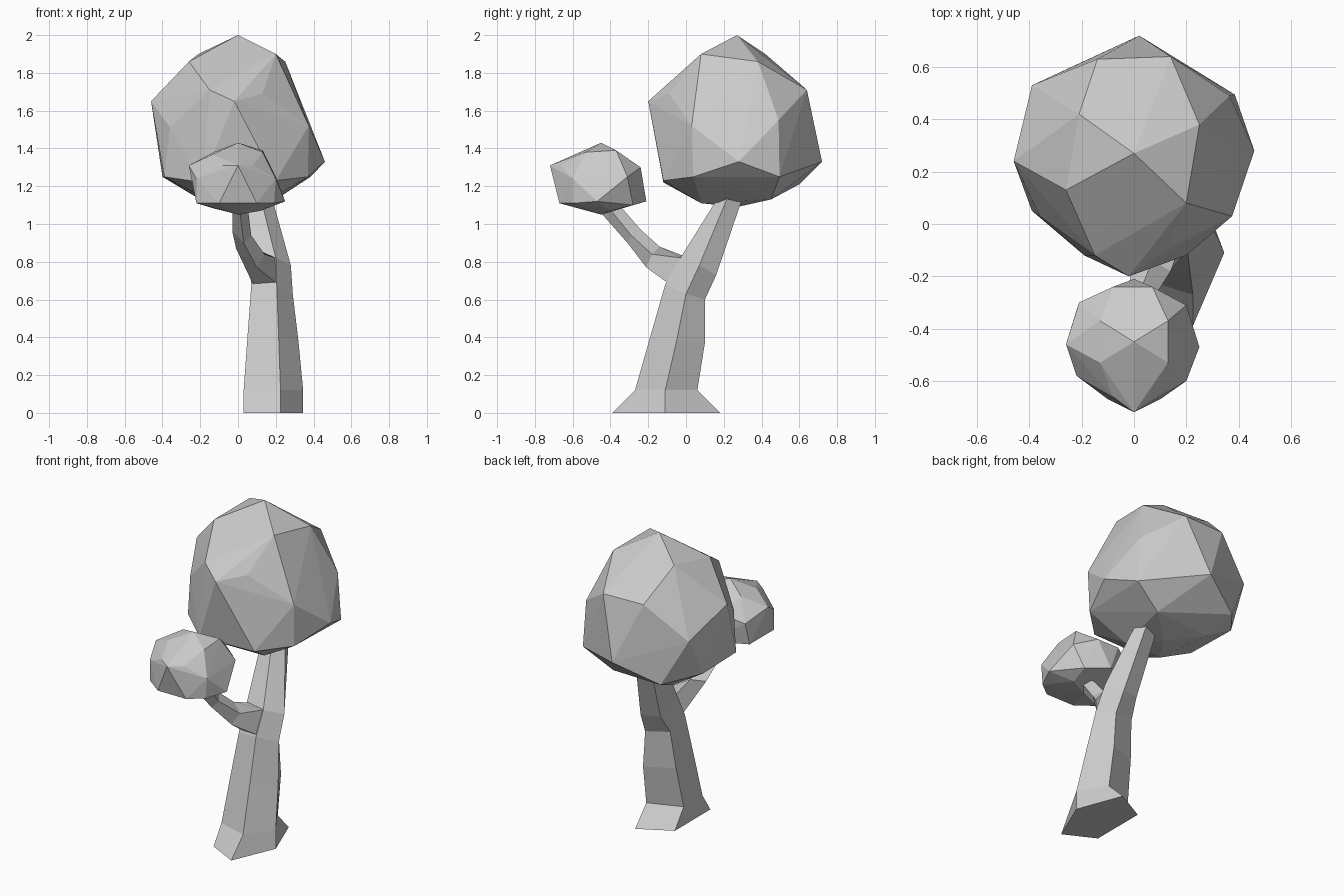
import bpy, bmesh


def finish(bm, name):
    bmesh.ops.recalc_face_normals(bm, faces=bm.faces)
    mesh = bpy.data.meshes.new(name)
    bm.to_mesh(mesh)
    bm.free()
    obj = bpy.data.objects.new(name, mesh)
    bpy.context.collection.objects.link(obj)
    return obj


def faceted_blob(name, corners):
    """Closed faceted crown wrapped around a few corner points."""
    bm = bmesh.new()
    for c in corners:
        bm.verts.new(c)
    bmesh.ops.convex_hull(bm, input=bm.verts)
    loose = [v for v in bm.verts if not v.link_faces]
    bmesh.ops.delete(bm, geom=loose, context='VERTS')
    return finish(bm, name)


def loft(name, rings):
    """Skin a stack of cross-sections and cap both ends."""
    bm = bmesh.new()
    vs = [[bm.verts.new(p) for p in r] for r in rings]
    n = len(rings[0])
    for a, b in zip(vs, vs[1:]):
        for i in range(n):
            j = (i + 1) % n
            bm.faces.new((a[i], a[j], b[j], b[i]))
    bm.faces.new(vs[0][::-1])
    bm.faces.new(vs[-1])
    return finish(bm, name)


# Trunk: five-sided, flared foot, leaning back into the large crown
loft("trunk", [
    [(.03, -.29, 0), (.225, -.39, 0), (.345, -.11, 0), (.235, .18, 0), (.03, .07, 0)],
    [(.03, -.21, .12), (.225, -.27, .12), (.345, -.11, .12), (.24, .06, .12), (.03, -.02, .12)],
    [(.05, -.15, .40), (.215, -.19, .40), (.32, -.05, .38), (.235, .10, .37), (.05, .03, .38)],
    [(.07, -.09, .67), (.205, -.11, .68), (.29, 0, .63), (.22, .10, .60), (.07, .06, .62)],
    [(.07, -.01, .83), (.20, -.03, .82), (.28, .07, .78), (.21, .16, .73), (.09, .13, .74)],
    [(.04, .18, 1.14), (.12, .17, 1.14), (.18, .22, 1.14), (.15, .30, 1.14), (.06, .28, 1.14)],
])

# Side branch: four-sided, bending forward and up to the small crown
loft("branch", [
    [(.08, -.08, .68), (.20, -.10, .69), (.20, -.02, .82), (.08, -.01, .83)],
    [(-.01, -.19, .87), (.10, -.21, .77), (.14, -.18, .84), (.07, -.14, .88)],
    [(-.03, -.27, .96), (.03, -.31, .90), (.07, -.29, .94), (.03, -.24, .97)],
    [(-.03, -.41, 1.11), (.01, -.46, 1.07), (.05, -.42, 1.10), (.03, -.37, 1.12)],
])

# Large crown
faceted_blob("large_crown", [
    (0, .27, 2), (.2, .08, 1.9), (.25, .38, 1.86), (-.26, .13, 1.86), (-.21, .42, 1.9),
    (.14, .64, 1.71), (-.14, .63, 1.71), (-.02, -.2, 1.65), (-.15, -.12, 1.71),
    (.13, -.09, 1.69), (-.46, .24, 1.65), (-.36, .03, 1.51), (.375, .03, 1.52),
    (.365, .49, 1.55), (-.39, .53, 1.5), (.46, .28, 1.33), (.02, .72, 1.33),
    (.37, .04, 1.25), (.2, -.12, 1.23), (-.19, -.12, 1.22), (-.39, .05, 1.25),
    (.385, .495, 1.25), (-.24, .6, 1.21), (-.4, .4, 1.25),
    (.2, .45, 1.13), (-.2, .42, 1.13), (0, .27, 1.09), (.13, .08, 1.11), (-.13, .08, 1.11),
])

# Small crown
faceted_blob("small_crown", [
    (0, -.45, 1.43), (.13, -.37, 1.39), (.13, -.53, 1.38), (-.13, -.37, 1.38),
    (-.13, -.53, 1.37), (.07, -.24, 1.3), (-.08, -.24, 1.3), (0, -.72, 1.31),
    (.08, -.66, 1.31), (-.08, -.66, 1.31), (-.26, -.46, 1.31), (.2, -.6, 1.24),
    (-.22, -.58, 1.24), (.2, -.31, 1.25), (-.21, -.3, 1.25), (.25, -.47, 1.12),
    (0, -.21, 1.12), (-.22, -.33, 1.11), (-.22, -.58, 1.11), (.19, -.6, 1.11),
    (.1, -.67, 1.11), (-.1, -.67, 1.11), (.14, -.28, 1.1), (0, -.45, 1.05),
    (.12, -.4, 1.07), (-.12, -.42, 1.08),
])
